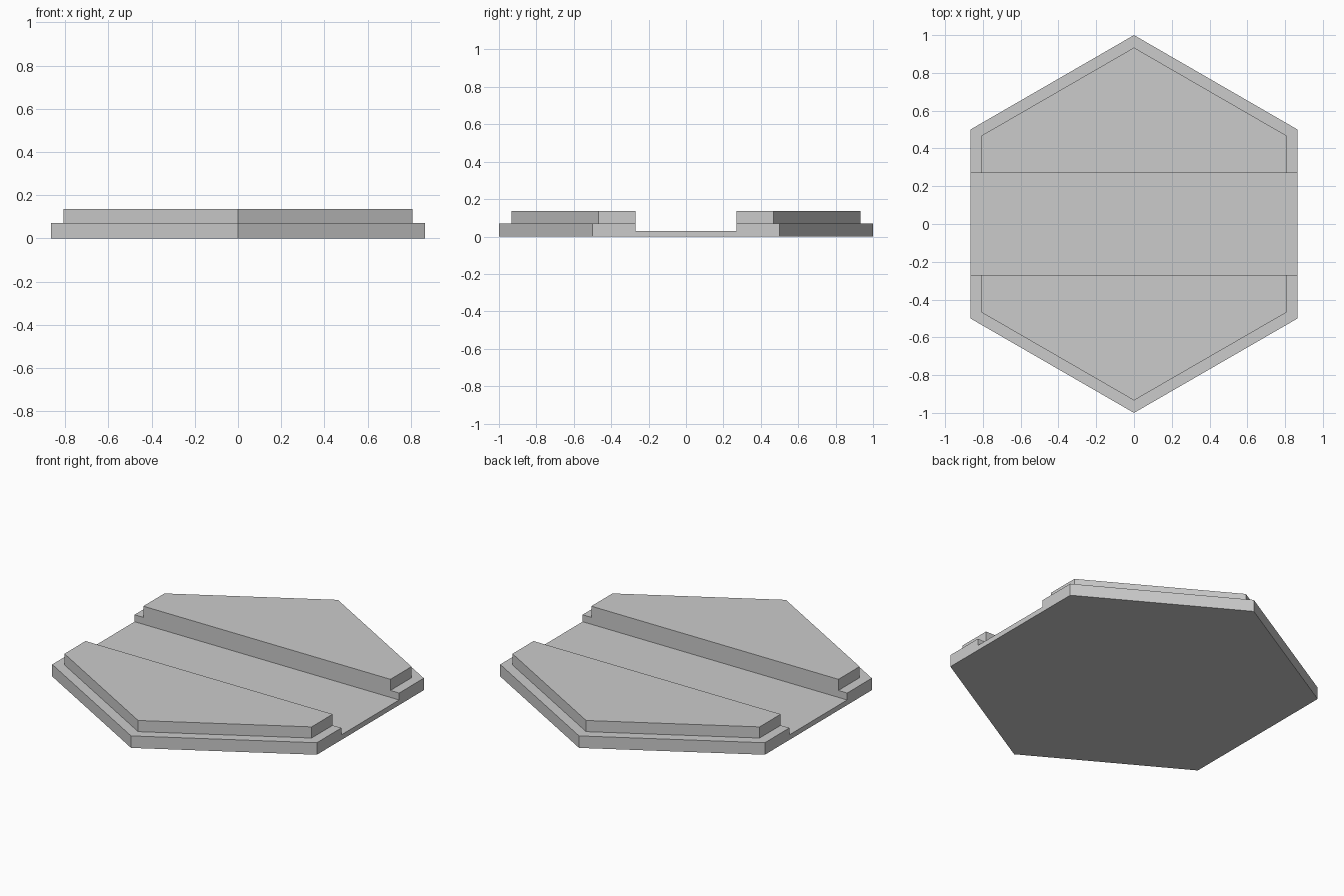
import bpy, bmesh
from math import sin, cos, pi

cube = bpy.data.objects.get("Cube")
if cube:
    bpy.data.objects.remove(cube, do_unlink=True)

OUTER, INNER = 1.0, 0.934            # corner radii of the two tiers
CHANNEL_Z, STEP_Z, TOP_Z = 0.03, 0.071, 0.137
CHANNEL_HALF = 0.27

# Single stone colour
stone = bpy.data.materials.new("light_grey")
stone.use_nodes = True
GREY = (0.6, 0.6, 0.6, 1)
stone.diffuse_color = GREY
stone.node_tree.nodes["Principled BSDF"].inputs["Base Color"].default_value = GREY


def finish(bm, name):
    bmesh.ops.recalc_face_normals(bm, faces=bm.faces)
    mesh = bpy.data.meshes.new(name)
    bm.to_mesh(mesh)
    bm.free()
    mesh.materials.append(stone)
    obj = bpy.data.objects.new(name, mesh)
    bpy.context.collection.objects.link(obj)
    return obj


def ring(bm, radius, z):
    """Hexagon of vertices with corners pointing to front and back."""
    return [bm.verts.new((radius * sin(i * pi / 3), radius * cos(i * pi / 3), z))
            for i in range(6)]


# Two-tier hexagonal tile, lofted through stacked rings
bm = bmesh.new()
rings = [ring(bm, r, z) for r, z in
         ((OUTER, 0), (OUTER, STEP_Z), (INNER, STEP_Z), (INNER, TOP_Z))]
for low, high in zip(rings, rings[1:]):
    for i in range(6):
        j = (i + 1) % 6
        bm.faces.new((low[i], low[j], high[j], high[i]))
bm.faces.new(rings[0])
bm.faces.new(rings[-1])
tile = finish(bm, "hex_tile")

# Straight channel cut across the tile from side to side
bm = bmesh.new()
bmesh.ops.create_cube(bm, size=1)
bmesh.ops.scale(bm, vec=(3, 2 * CHANNEL_HALF, 1), verts=bm.verts)
bmesh.ops.translate(bm, vec=(0, 0, CHANNEL_Z + 0.5), verts=bm.verts)
cutter = finish(bm, "channel_cutter")
cutter.hide_render = True

cut = tile.modifiers.new("channel", 'BOOLEAN')
cut.operation = 'DIFFERENCE'
cut.solver = 'EXACT'
cut.object = cutter
bpy.context.view_layer.objects.active = tile
tile.select_set(True)
bpy.ops.object.modifier_apply(modifier=cut.name)
bpy.data.objects.remove(cutter, do_unlink=True)
